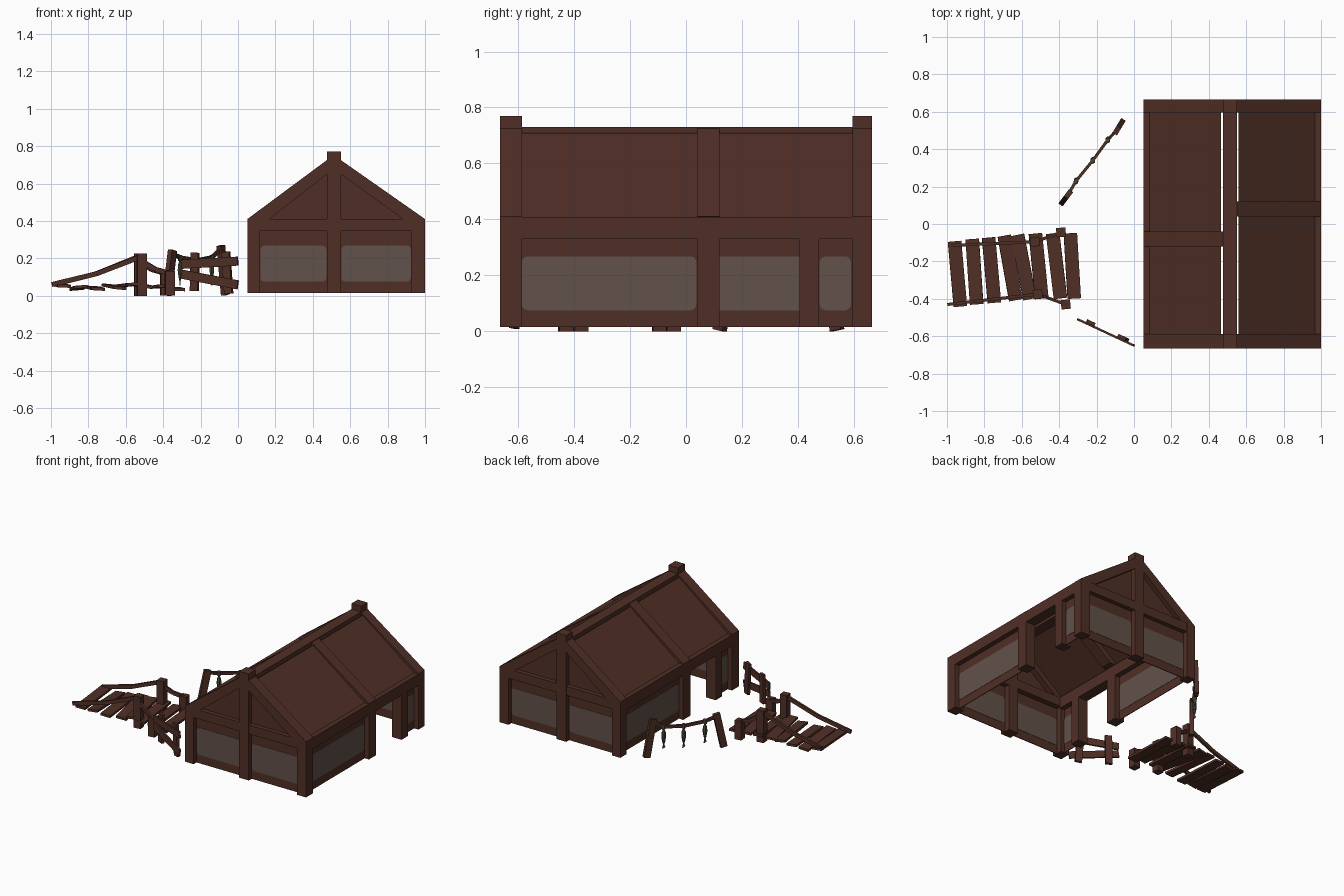
import bpy, bmesh, math
from mathutils import Vector, Matrix

if "Cube" in bpy.data.objects:
    bpy.data.objects.remove(bpy.data.objects["Cube"])


def material(name, rgb):
    m = bpy.data.materials.new(name)
    m.diffuse_color = (*rgb, 1)
    m.use_nodes = True
    m.node_tree.nodes["Principled BSDF"].inputs["Base Color"].default_value = m.diffuse_color
    return m


WOOD = material("dark brown wood", (0.080, 0.028, 0.019))
PANE = material("weathered grey", (0.122, 0.082, 0.067))
FISH = material("olive green", (0.062, 0.068, 0.036))


def finish(name, bm, mat):
    bmesh.ops.recalc_face_normals(bm, faces=bm.faces)
    me = bpy.data.meshes.new(name)
    bm.to_mesh(me)
    bm.free()
    me.materials.append(mat)
    ob = bpy.data.objects.new(name, me)
    bpy.context.collection.objects.link(ob)
    return ob


def block(name, x0, x1, y0, y1, z0, z1, mat=WOOD):
    bm = bmesh.new()
    size = Matrix.Diagonal((x1 - x0, y1 - y0, z1 - z0, 1))
    mid = Matrix.Translation(((x0 + x1) / 2, (y0 + y1) / 2, (z0 + z1) / 2))
    bmesh.ops.create_cube(bm, size=1, matrix=mid @ size)
    return finish(name, bm, mat)


def turned(name, centre, size, rot=(0, 0, 0), mat=WOOD):
    ob = block(name, -size[0] / 2, size[0] / 2, -size[1] / 2, size[1] / 2,
               -size[2] / 2, size[2] / 2, mat)
    ob.location, ob.rotation_euler = centre, rot
    return ob


def bar(name, a, b, w, h):
    """Square-cut beam from a to b, w wide and h tall."""
    a, b = Vector(a), Vector(b)
    ob = turned(name, (a + b) / 2, ((b - a).length, w, h))
    ob.rotation_euler = (b - a).to_track_quat('X', 'Z').to_euler()
    return ob


def prism(name, pts, d0, d1, axis='Y', mat=WOOD):
    """Extrude a profile (u, z) along Y (u is x) or X (u is y)."""
    bm = bmesh.new()
    rings = [[bm.verts.new((u, d, z) if axis == 'Y' else (d, u, z)) for u, z in pts]
             for d in (d0, d1)]
    bm.faces.new(rings[0])
    bm.faces.new(rings[1])
    n = len(pts)
    for i in range(n):
        j = (i + 1) % n
        bm.faces.new((rings[0][i], rings[0][j], rings[1][j], rings[1][i]))
    return finish(name, bm, mat)


def rounded(u0, u1, z0, z1, r):
    pts = []
    for k, (cu, cz) in enumerate([(u1 - r, z1 - r), (u0 + r, z1 - r),
                                  (u0 + r, z0 + r), (u1 - r, z0 + r)]):
        for s in range(4):
            t = math.pi / 2 * (k + s / 3)
            pts.append((cu + r * math.cos(t), cz + r * math.sin(t)))
    return pts


def wall(name, u0, u1, at, axis):
    """Thin wooden wall with a grey worn patch showing on both sides."""
    prism(name + "_panel", [(u0 - .01, .015), (u1 + .01, .015), (u1 + .01, .38), (u0 - .01, .38)],
          at - .0025, at + .0025, axis)
    prism(name + "_patch", rounded(u0 + .003, u1 - .003, .075, .268, .022),
          at - .0045, at + .0045, axis, PANE)


# ---- house: gable ends
X0, X1, R0, R1 = .05, 1.0, .475, .55
Y0, Y1 = -.665, .665
for label, ya, yb, yw in (("front", Y0, -.587, -.63), ("back", .595, Y1, .63)):
    block(label + "_left_corner_post", X0, .117, ya, yb, .015, .41)
    block(label + "_right_corner_post", .927, X1, ya, yb, .015, .41)
    block(label + "_centre_post", R0, R1, ya, yb, .015, .77)
    block(label + "_cross_beam", X0 + .001, X1 - .001, ya + .001, yb - .001, .345, .409)
    wall(label + "_left_wall", .117, R0, yw, 'Y')
    wall(label + "_right_wall", R1, .927, yw, 'Y')
    prism(label + "_gable_panel", [(.11, .40), (.94, .40), (R1, .68), (R0, .68)],
          yw - .003, yw + .003)

# ---- house: long sides (the left side is the right one turned half round)
sides = (("right", X1, R1, -1, 1), ("left", X0, R0, 1, -1))
for label, xe, xr, s, f in sides:
    xi = xe + s * .075
    xa, xb = min(xe, xi), max(xe, xi)

    def span(a, b):
        return (a, b) if f > 0 else (-b, -a)
    block(label + "_eave_beam", xa, xb, -.59, .597, .33, .409)
    for nm, a, b in (("middle", .04, .12), ("door", .405, .475)):
        block(f"{label}_{nm}_post", xa, xb, *span(a, b), .015, .335)
    wall(label + "_long_wall", *span(-.59, .04), xe + s * .036, 'X')
    wall(label + "_short_wall", *span(.475, .593), xe + s * .036, 'X')
    # rafters at both ends and in the middle
    rafter = [(xe, .41), (xr, .725), (xr, .65), (xe + s * .115, .408)]
    for nm, ya, yb in (("front", Y0, -.587), ("middle", *span(.04, .12)), ("back", .595, Y1)):
        prism(f"{label}_{nm}_rafter", rafter, ya, yb)
    # roof sheet, sunk below the rafters
    prism(label + "_roof", [(xe + s * .028, .405), (xr - s * .01, .708), (xr - s * .01, .693),
                            (xe + s * .048, .405)], -.6, .6)
block("ridge_beam", R0, R1, -.59, .597, .65, .73)

# ---- boardwalk planks: x, y, z, turn, roll
planks = [(-.944, -.267, .055, .09, .05), (-.853, -.255, .042, .07, -.08),
          (-.762, -.247, .040, .09, .06), (-.663, -.235, .048, .18, .10),
          (-.59, -.23, .058, .19, -.06), (-.51, -.225, .052, .10, .05),
          (-.414, -.224, .050, .12, -.05), (-.33, -.224, .036, .06, .04)]
for i, (x, y, z, turn, roll) in enumerate(planks):
    turned(f"plank_{i + 1}", (x, y, z), (.072, .35, .016), (roll * .4, roll, turn))

# ---- boardwalk posts and sagging hand rails
rails = (("south", (-.515, -.375), (-.365, -.43), (-.995, -.43)),
         ("north", (-.53, -.095), (-.39, -.045), (-.985, -.115)))
for label, tall, short, tip in rails:
    turned(label + "_tall_post", (*tall, .112), (.05, .05, .225), (0, 0, .1))
    turned(label + "_short_post", (*short, .066), (.05, .05, .132), (0, 0, .1))
    t, e = Vector((*tall, .21)), Vector((*tip, .06))
    knee = t.lerp(e, .5)
    knee.z = .118
    mid = Vector((*tall, .18)).lerp(Vector((*short, .125)), .5)
    mid.z = .14
    path = [e, knee, t, Vector((*tall, .185)), mid, Vector((*short, .12))]
    for i in (0, 1, 3, 4):
        bar(f"{label}_rail_{i}", path[i], path[i + 1], .016, .026)

# ---- broken fence
turn = math.atan2(-.14, .30)
along = Vector((math.cos(turn), math.sin(turn), 0))
side = Vector((-along.y, along.x, 0))
a = Vector((-.3, -.51, 0))
length = .33
for nm, za, zb in (("upper", .168, .185), ("lower", .115, .058)):
    bar(f"fence_{nm}_rail", a + Vector((0, 0, za)), a + along * length + Vector((0, 0, zb)),
        .012, .048)
for i, (d, z0, z1, lean) in enumerate(((.07, .025, .23, 0.02), (.262, .01, .235, -.08))):
    turned(f"fence_post_{i + 1}", a + along * d + side * .012 + Vector((0, 0, (z0 + z1) / 2)),
           (.046, .02, z1 - z0), (0, lean, turn))

# ---- drying rack with leaning posts and a sagging pole
bar("rack_near_post", (-.38, .12, .004), (-.35, .16, .243), .028, .045)
bar("rack_far_post", (-.068, .54, .004), (-.092, .5, .268), .028, .045)
pole = [(-.352, .157, .225), (-.31, .23, .205), (-.22, .34, .19), (-.14, .45, .205),
        (-.09, .505, .25)]
for i in range(4):
    bar(f"rack_pole_{i + 1}", pole[i], pole[i + 1], .016, .02)


# ---- hanging fish: drop from the pole, half width, half thickness
def fish(name, top):
    profile = [(.014, .013, .013), (-.016, .013, .013), (-.022, .006, .006), (-.038, .016, .012),
               (-.070, .020, .014), (-.105, .012, .009), (-.125, .005, .004), (-.150, .018, .003)]
    bm = bmesh.new()
    rings = []
    for dz, rx, ry in profile:
        rings.append([bm.verts.new((rx * math.cos(k * math.pi / 3),
                                    ry * math.sin(k * math.pi / 3), dz)) for k in range(6)])
    for lo, hi in zip(rings, rings[1:]):
        for k in range(6):
            j = (k + 1) % 6
            bm.faces.new((lo[k], lo[j], hi[j], hi[k]))
    bm.faces.new(rings[0])
    bm.faces.new(rings[-1])
    ob = finish(name, bm, FISH)
    ob.location = top
    ob.rotation_euler = (0, 0, math.atan2(.44, .33) + .6)


for i in (1, 2, 3):
    fish(f"hanging_fish_{i}", pole[i])
